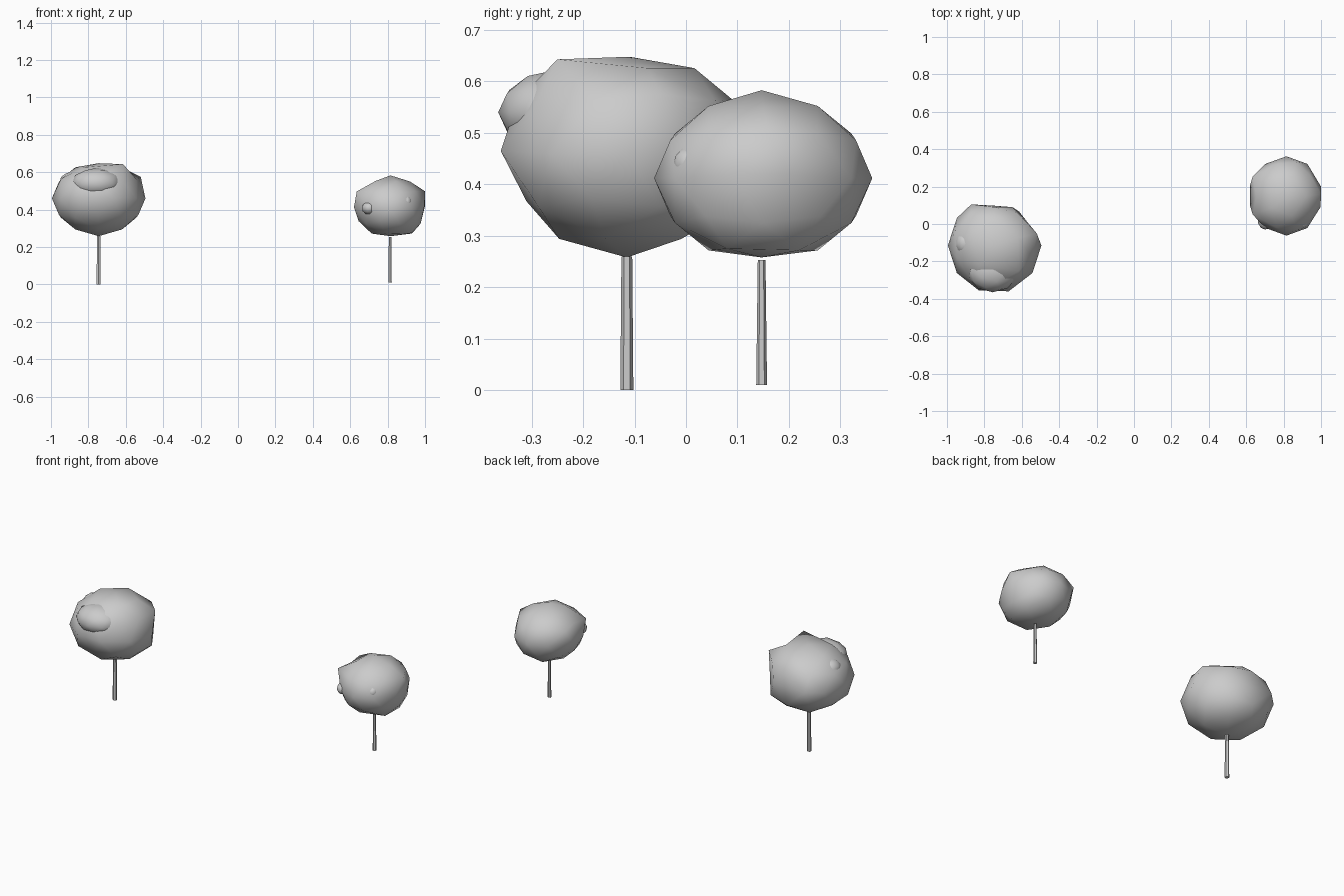
import bpy, bmesh
from math import radians
from mathutils import Vector, Matrix


def foliage(name, center, radii, turn=0, tweaks=()):
    """Low-poly smooth ball; tweaks pull the nearest vertex to a given point."""
    bm = bmesh.new()
    m = (Matrix.Translation(center) @ Matrix.Diagonal((*radii, 1))
         @ Matrix.Rotation(radians(turn), 4, 'Z'))
    bmesh.ops.create_icosphere(bm, subdivisions=2, radius=1, matrix=m)
    rest = [(v, v.co.copy()) for v in bm.verts]
    for t in tweaks:
        p = Vector(t)
        min(rest, key=lambda r: (r[1] - p).length)[0].co = p
    for f in bm.faces:
        f.smooth = True
    return finish(name, bm)


def trunk(name, x, y, z0, z1, r0, r1, turn):
    bm = bmesh.new()
    m = (Matrix.Translation((x, y, (z0 + z1) / 2))
         @ Matrix.Rotation(radians(turn), 4, 'Z'))
    bmesh.ops.create_cone(bm, cap_ends=True, segments=6, radius1=r0,
                          radius2=r1, depth=z1 - z0, matrix=m)
    return finish(name, bm)


def finish(name, bm):
    me = bpy.data.meshes.new(name)
    bm.to_mesh(me)
    bm.free()
    ob = bpy.data.objects.new(name, me)
    bpy.context.collection.objects.link(ob)
    return ob


# Left tree: big crown, front clump, small side clump
trunk("left_trunk", -0.745, -0.115, 0.0, 0.26, 0.0127, 0.0105, 0)
foliage("left_crown", (-0.745, -0.115, 0.46), (0.25, 0.25, 0.195), 18, [
    (-0.745, -0.11, 0.648), (-0.745, -0.115, 0.258),
    (-0.615, -0.25, 0.643), (-0.52, -0.05, 0.575),
    (-0.62, -0.315, 0.46), (-0.57, 0.01, 0.46),
    (-0.87, 0.105, 0.47), (-0.65, 0.09, 0.46),
    (-0.745, 0.09, 0.565), (-0.745, -0.31, 0.367),
    (-0.83, -0.355, 0.465), (-0.67, -0.36, 0.465),
])
foliage("left_front_clump", (-0.755, -0.25, 0.54), (0.137, 0.115, 0.083), 0)
foliage("left_side_clump", (-0.90, -0.105, 0.545), (0.055, 0.065, 0.055), 0)

# Right tree: smaller crown with two slight bumps
trunk("right_trunk", 0.813, 0.147, 0.01, 0.253, 0.0105, 0.0075, 0)
foliage("right_crown", (0.815, 0.15, 0.412), (0.19, 0.212, 0.165), 0, [
    (0.815, 0.147, 0.583), (0.815, 0.147, 0.258),
    (1.0, 0.16, 0.498), (0.635, 0.05, 0.497),
    (0.635, 0.255, 0.495), (0.92, 0.15, 0.55),
    (1.0, 0.20, 0.42), (0.997, 0.09, 0.42),
    (0.62, 0.205, 0.412), (0.62, 0.10, 0.412),
    (0.93, 0.22, 0.272), (0.93, 0.08, 0.275),
])
foliage("right_front_clump", (0.702, 0.018, 0.408), (0.04, 0.048, 0.036), 0)
foliage("right_side_clump", (0.90, 0.01, 0.44), (0.03, 0.035, 0.035), 0)
